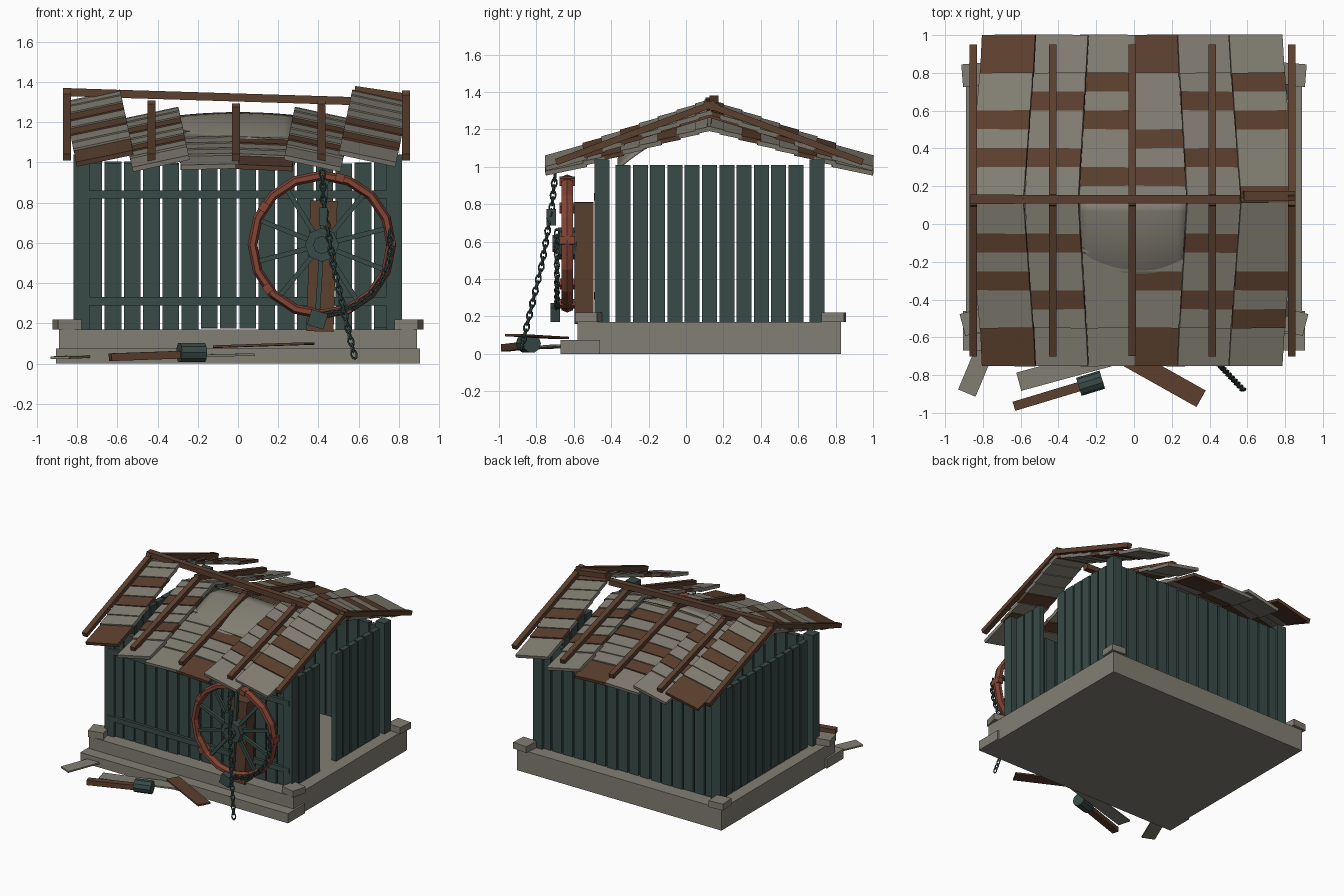
import bpy, bmesh, math, random
from mathutils import Matrix, Vector

random.seed(4)
cube = bpy.data.objects.get("Cube")
if cube:
    bpy.data.objects.remove(cube, do_unlink=True)


def material(name, rgb):
    m = bpy.data.materials.new(name)
    m.use_nodes = True
    m.diffuse_color = (*rgb, 1)
    m.node_tree.nodes["Principled BSDF"].inputs["Base Color"].default_value = (*rgb, 1)
    return m


GREY = material("weathered grey", (0.225, 0.21, 0.172))
BROWN = material("old brown wood", (0.105, 0.05, 0.028))
GREEN = material("dark green paint", (0.04, 0.07, 0.062))
RED = material("rusty red", (0.22, 0.058, 0.036))


def move(*p):
    return Matrix.Translation(p)


def rot(angle, axis):
    return Matrix.Rotation(angle, 4, axis)


def box(bm, size, matrix, mat=0):
    verts = bmesh.ops.create_cube(bm, size=1, matrix=matrix @ Matrix.Diagonal((*size, 1)))["verts"]
    for f in {f for v in verts for f in v.link_faces}:
        f.material_index = mat


def bar(bm, a, b, width, height):
    """Box running from point a to point b."""
    a, b = Vector(a), Vector(b)
    turn = (b - a).to_track_quat('Y', 'Z').to_matrix().to_4x4()
    box(bm, (width, (b - a).length, height), Matrix.Translation((a + b) / 2) @ turn)


def finish(name, bm, *mats):
    me = bpy.data.meshes.new(name)
    bm.to_mesh(me)
    bm.free()
    for m in mats:
        me.materials.append(m)
    ob = bpy.data.objects.new(name, me)
    bpy.context.collection.objects.link(ob)
    return ob


# Stone base, front step and corner blocks
bm = bmesh.new()
box(bm, (1.78, 1.41, 0.17), move(0, 0.125, 0.085))
finish("foundation", bm, GREY)
bm = bmesh.new()
box(bm, (1.81, 0.21, 0.075), move(0, -0.565, 0.0375))
finish("front_step", bm, GREY)
bm = bmesh.new()
for x in (-0.85, 0.85):
    for y, a in ((-0.52, 0.25), (0.79, 0.08)):
        box(bm, (0.12, 0.12, 0.05), move(x, y, 0.195) @ rot(math.copysign(a, -x), 'Z'))
finish("corner_blocks", bm, GREY)

# Plank walls; the +x side has a doorway of two missing planks
bm = bmesh.new()
for y in (-0.45, 0.7):
    for i in range(16):
        x = (i - 7.5) * 0.0955
        box(bm, (0.083, 0.04, 0.83), move(x, y, 0.585 + random.uniform(-.008, .008)))
finish("front_and_back_planks", bm, GREEN)
bm = bmesh.new()
for x in (-0.775, 0.775):
    for i in range(11):
        if x > 0 and i in (3, 4):
            continue
        box(bm, (0.04, 0.08, 0.84), move(x, -0.337 + i * 0.0925, 0.59))
finish("side_planks", bm, GREEN)
bm = bmesh.new()
for x in (-0.778, 0.775):
    for y in (-0.45, 0.7):
        box(bm, (0.08, 0.08, 0.87), move(x, y, 0.605))
finish("corner_posts", bm, GREEN)
bm = bmesh.new()
for z in (0.31, 0.84):
    box(bm, (1.58, 0.025, 0.04), move(0, -0.48, z))
finish("front_rails", bm, GREEN)

# Shingle strips: centre x, ridge height, slope, tilt, brown rows (back, front)
RIDGE_Y = 0.125
ROWS = (0, .07, .17, .27, .37, .47, .57, .67, .87)
STRIPS = (
    (-0.728, 1.335, 0.36, -0.21, (2, 4, 7), (2, 4, 7)),
    (-0.438, 1.25, 0.29, -0.21, (2, 5), (2, 5)),
    (-0.147, 1.235, 0.285, -0.02, (1, 4, 6), ()),
    (0.138, 1.23, 0.285, 0.04, (1, 3, 7), (4, 7)),
    (0.425, 1.25, 0.29, 0.21, (2, 5), (2, 5)),
    (0.71, 1.335, 0.36, 0.21, (0, 4, 6), (4, 6)),
)
bm = bmesh.new()
for x, z, slope, tilt, back, front in STRIPS:
    for side, browns in ((1, back), (-1, front)):
        a = math.atan(slope)
        plane = move(x, RIDGE_Y, z) @ rot(tilt, 'Y') @ rot(-side * a, 'X')
        for r, (d0, d1) in enumerate(zip(ROWS, ROWS[1:])):
            mid, length = (d0 + d1) / 2 / math.cos(a), (d1 - d0) / math.cos(a)
            tile = plane @ move(0, side * mid, -0.015) @ rot(side * 0.07, 'X')
            tile = tile @ rot(random.uniform(-.015, .015), 'Z')
            box(bm, (0.288, length + 0.015, 0.024), tile, int(r in browns))
finish("roof_shingles", bm, GREY, BROWN)

# Sagging sheet patched over the middle of the front slope
bm = bmesh.new()
bmesh.ops.create_grid(bm, x_segments=10, y_segments=8, size=0.5)
for v in bm.verts:
    u, d = v.co.x, 0.5 - v.co.y
    drop = 0.31 * 0.49 * d + 0.05 * d ** 3 + 0.05 * (2 * u) ** 2 * (0.3 + 0.7 * d)
    v.co = (u * 0.57, RIDGE_Y - 0.49 * d, 1.25 - drop + 0.025 * math.sin(math.pi * d))
sheet = finish("sagging_roof_sheet", bm, GREY)
sheet.modifiers.new("thickness", 'SOLIDIFY').thickness = 0.012
for p in sheet.data.polygons:
    p.use_smooth = True

# Battens laid over the shingles, and the broken ridge beam
bm = bmesh.new()
for x, top in ((-0.85, 1.335), (-0.43, 1.28), (-0.01, 1.265), (0.415, 1.28), (0.835, 1.33)):
    for side in (-1, 1):
        bar(bm, (x, RIDGE_Y - side * 0.03, top + 0.01), (x, RIDGE_Y + side * 0.82, 1.025), 0.04, 0.035)
finish("roof_battens", bm, BROWN)
bm = bmesh.new()
bar(bm, (-0.87, 0.13, 1.35), (-0.63, 0.13, 1.342), 0.05, 0.04)
bar(bm, (-0.63, 0.13, 1.342), (0.57, 0.13, 1.305), 0.045, 0.04)
bar(bm, (0.58, 0.15, 1.36), (0.85, 0.15, 1.32), 0.05, 0.04)
finish("ridge_beam", bm, BROWN)

# Wheel with its support plank
WX, WY, WZ, WR = 0.417, -0.635, 0.59, 0.345
bm = bmesh.new()
box(bm, (0.135, 0.1, 0.65), move(WX, -0.545, 0.485) @ rot(0.03, 'Y'))
finish("wheel_support", bm, BROWN)
bpy.ops.mesh.primitive_torus_add(major_segments=16, minor_segments=6, major_radius=WR,
                                 minor_radius=0.024, location=(WX, WY, WZ),
                                 rotation=(math.pi / 2, 0, 0))
rim = bpy.context.object
rim.name = "wheel_rim"
rim.scale.z = 1.5
rim.data.materials.append(RED)
bm = bmesh.new()
for i in range(5):
    a = i * math.tau / 5 + 0.05
    box(bm, (0.04, 0.085, 0.045),
        move(WX + math.cos(a) * WR, WY, WZ + math.sin(a) * WR) @ rot(-a, 'Y'))
finish("rim_clamps", bm, RED)
bm = bmesh.new()
for i in range(10):
    a = i * math.tau / 10 + 0.25
    bar(bm, (WX, WY, WZ), (WX + math.cos(a) * WR, WY, WZ + math.sin(a) * WR), 0.024, 0.024)
finish("wheel_spokes", bm, GREEN)
bm = bmesh.new()
for radius, depth, y in ((0.085, 0.1, WY), (0.045, 0.16, WY)):
    bmesh.ops.create_cone(bm, cap_ends=True, segments=8, radius1=radius, radius2=radius,
                          depth=depth, matrix=move(WX, y, WZ) @ rot(math.pi / 2, 'X'))
finish("wheel_hub", bm, GREEN)

# Chains of alternating links
bpy.ops.mesh.primitive_torus_add(major_segments=8, minor_segments=4,
                                 major_radius=0.017, minor_radius=0.006)
pattern = bpy.context.object
link_mesh = pattern.data
bpy.data.objects.remove(pattern, do_unlink=True)


def chain(name, points):
    bm = bmesh.new()
    n = 0
    for a, b in zip(points, points[1:]):
        a, b = Vector(a), Vector(b)
        count = max(1, round((b - a).length / 0.033))
        turn = (b - a).to_track_quat('X', 'Z').to_matrix().to_4x4()
        for k in range(count):
            start = len(bm.verts)
            bm.from_mesh(link_mesh)
            bm.verts.ensure_lookup_table()
            m = Matrix.Translation(a.lerp(b, (k + 0.5) / count)) @ turn
            m = m @ rot(n % 2 * math.pi / 2 + 0.5, 'X') @ Matrix.Diagonal((1.3, 0.85, 1, 1))
            bmesh.ops.transform(bm, matrix=m, verts=bm.verts[start:])
            n += 1
    finish(name, bm, GREEN)


chain("hanging_chain", [(0.42, -0.7, 0.96), (0.425, -0.715, 0.8), (0.475, -0.77, 0.48), (0.58, -0.88, 0.03)])
chain("rim_chain", [(WX + math.cos(a) * WR, -0.69, WZ + math.sin(a) * WR)
                    for a in (0.2 - i * 0.25 for i in range(8))])
bm = bmesh.new()
box(bm, (0.085, 0.05, 0.08), move(0.395, -0.7, 0.22) @ rot(0.3, 'Y'))
box(bm, (0.04, 0.05, 0.09), move(0.425, -0.72, 0.73))
finish("chain_blocks", bm, GREEN)

# Mallet lying on the ground
bm = bmesh.new()
bar(bm, (-0.635, -0.965, 0.032), (-0.27, -0.855, 0.045), 0.05, 0.038)
finish("mallet_handle", bm, BROWN)
bm = bmesh.new()
bmesh.ops.create_cone(bm, cap_ends=True, segments=10, radius1=0.05, radius2=0.05, depth=0.13,
                      matrix=move(-0.23, -0.843, 0.055) @ rot(0.3, 'Z') @ rot(math.pi / 2, 'Y'))
finish("mallet_head", bm, GREEN)

# Loose planks in front
for name, a, b, mat in (
        ("loose_plank_middle", (-0.61, -0.835, 0.03), (0.07, -0.65, 0.045), GREY),
        ("loose_plank_right", (-0.1, -0.67, 0.085), (0.355, -0.925, 0.1), BROWN),
        ("loose_plank_left", (-0.885, -0.895, 0.03), (-0.77, -0.62, 0.035), GREY)):
    bm = bmesh.new()
    bar(bm, a, b, 0.1, 0.012)
    finish(name, bm, mat)
